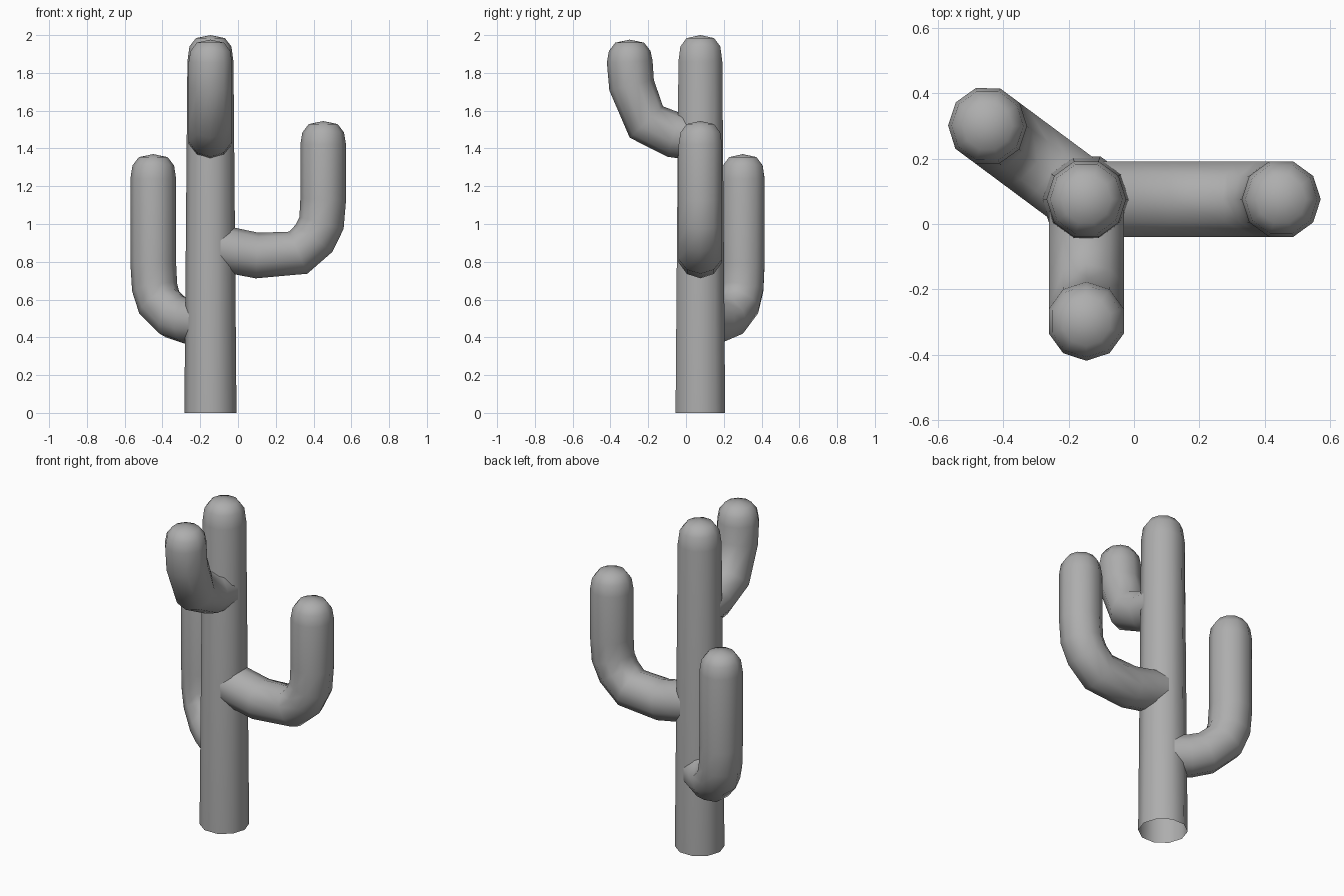
import bpy, bmesh, math
from mathutils import Vector

if "Cube" in bpy.data.objects:
    bpy.data.objects.remove(bpy.data.objects["Cube"])

SIDES = 10
BASE = Vector((-0.146, 0.076, 0))

grey = bpy.data.materials.new("dark_grey")
grey.diffuse_color = (0.42, 0.42, 0.42, 1)
grey.use_nodes = True
grey.node_tree.nodes["Principled BSDF"].inputs["Base Color"].default_value = grey.diffuse_color


def tube(name, angle, path, tip_z):
    """Tube in a vertical plane through the trunk axis; path = (outward, z, radius)."""
    a = math.radians(angle)
    out = Vector((math.cos(a), math.sin(a), 0))
    side = Vector((-math.sin(a), math.cos(a), 0))
    up = Vector((0, 0, 1))
    # rounded end: shoulder rings below the tip
    s, _, r = path[-1]
    path = path + [(s, tip_z - 0.06, r * 0.91), (s, tip_z - 0.016, r * 0.63)]
    pts = [BASE + out * p[0] + up * p[1] for p in path]
    bm = bmesh.new()
    rings = []
    for i, p in enumerate(pts):
        before = (p - pts[i - 1]).normalized() if i else Vector()
        after = (pts[i + 1] - p).normalized() if i < len(pts) - 1 else Vector()
        normal = side.cross((before + after).normalized())
        ring = []
        for k in range(SIDES):
            t = 2 * math.pi * k / SIDES
            ring.append(bm.verts.new(p + path[i][2] * (normal * math.cos(t) + side * math.sin(t))))
        rings.append(ring)
    for lo, hi in zip(rings, rings[1:]):
        for k in range(SIDES):
            n = (k + 1) % SIDES
            bm.faces.new((lo[k], lo[n], hi[n], hi[k]))
    tip = bm.verts.new(BASE + out * s + up * tip_z)
    for k in range(SIDES):
        bm.faces.new((rings[-1][k], rings[-1][(k + 1) % SIDES], tip))
    bmesh.ops.recalc_face_normals(bm, faces=bm.faces)
    for f in bm.faces:
        f.smooth = True
    mesh = bpy.data.meshes.new(name)
    bm.to_mesh(mesh)
    bm.free()
    mesh.materials.append(grey)
    ob = bpy.data.objects.new(name, mesh)
    bpy.context.collection.objects.link(ob)
    return ob


def arm(name, angle, centres, tip_z):
    return tube(name, angle, [(s, z, 0.121) for s, z in centres], tip_z)


# Tapered trunk, open underneath
tube("trunk", 0, [(0, 0, 0.138), (0, 1.86, 0.122)], 2.0)

# Three upturned arms
arm("right_arm", 0, [(0, 0.885), (0.127, 0.857), (0.247, 0.833), (0.465, 0.848), (0.549, 0.925),
                     (0.588, 1.005), (0.597, 1.13), (0.597, 1.42)], 1.545)
arm("front_arm", 270, [(0, 1.455), (0.141, 1.472), (0.286, 1.54), (0.364, 1.735),
                       (0.374, 1.86)], 1.976)
arm("back_left_arm", 143.4, [(0, 0.482), (0.15, 0.486), (0.24, 0.508), (0.338, 0.585),
                             (0.368, 0.665), (0.377, 0.79), (0.377, 1.24)], 1.37)
